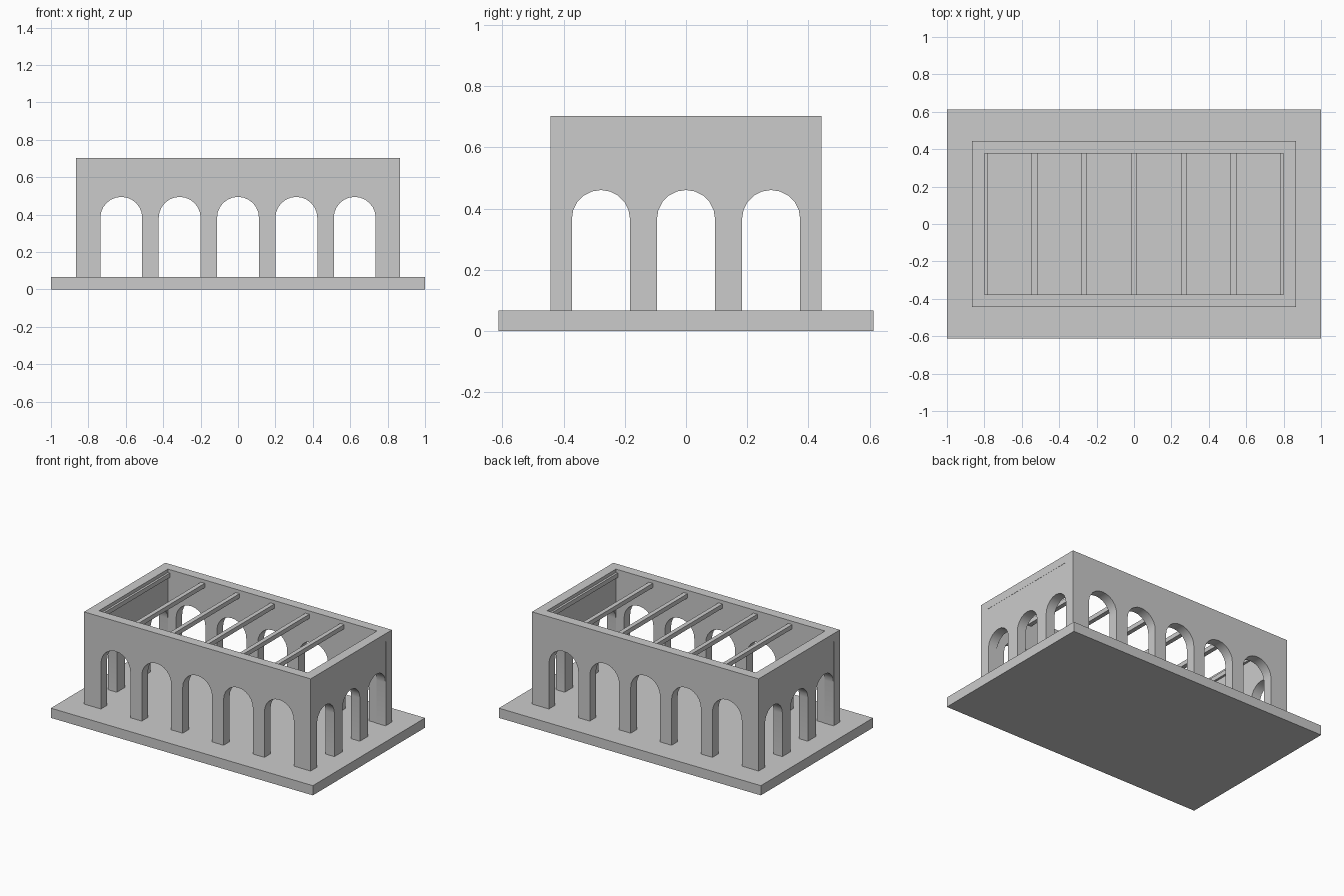
import bpy, bmesh, math
from mathutils import Matrix, Vector

if "Cube" in bpy.data.objects:
    bpy.data.objects.remove(bpy.data.objects["Cube"])


def finish(bm, name):
    bmesh.ops.recalc_face_normals(bm, faces=bm.faces)
    me = bpy.data.meshes.new(name)
    bm.to_mesh(me)
    bm.free()
    ob = bpy.data.objects.new(name, me)
    bpy.context.collection.objects.link(ob)
    bpy.context.view_layer.objects.active = ob
    bpy.ops.object.select_all(action='DESELECT')
    ob.select_set(True)
    bpy.ops.object.shade_smooth_by_angle(angle=math.radians(30))
    return ob


def box(name, x0, x1, y0, y1, z0, z1):
    bm = bmesh.new()
    size = Matrix.Diagonal((x1 - x0, y1 - y0, z1 - z0, 1))
    mid = Matrix.Translation(((x0 + x1) / 2, (y0 + y1) / 2, (z0 + z1) / 2))
    bmesh.ops.create_cube(bm, size=1, matrix=mid @ size)
    return finish(bm, name)


def arcade(name, half, centers, radius, spring, segs, thick, matrix):
    """Wall outline with round arches open at the floor, extruded to thickness."""
    pts = [(-half, BASE)]
    for c in centers:
        pts.append((c - radius, BASE))
        for i in range(segs + 1):
            a = math.pi * (1 - i / segs)
            pts.append((c + radius * math.cos(a), spring + radius * math.sin(a)))
        pts.append((c + radius, BASE))
    pts += [(half, BASE), (half, WALL), (-half, WALL)]
    bm = bmesh.new()
    face = bm.faces.new([bm.verts.new((u, 0, z)) for u, z in pts])
    new = bmesh.ops.extrude_face_region(bm, geom=[face])['geom']
    verts = [v for v in new if isinstance(v, bmesh.types.BMVert)]
    bmesh.ops.translate(bm, verts=verts, vec=Vector((0, thick, 0)))
    bmesh.ops.transform(bm, matrix=matrix, verts=bm.verts)
    return finish(bm, name)


BASE, WALL, TOP = 0.067, 0.647, 0.703
LX, LY, T = 0.865, 0.443, 0.067

# Floor slab
box("base_slab", -1, 1, -0.612, 0.612, 0, BASE)

for s, long_name, end_name in ((-1, "front", "left"), (1, "back", "right")):
    turn = Matrix.Rotation(0 if s < 0 else math.pi, 4, 'Z')
    # Long arcade walls with five arches
    arcade(long_name + "_wall", LX, [0.312 * i for i in range(-2, 3)], 0.112,
           0.383, 12, T, turn @ Matrix.Translation((0, -LY, 0)))
    # End arcade walls with three arches, tucked into the long walls
    side = Matrix.Rotation(-math.pi / 2, 4, 'Z')
    arcade(end_name + "_wall", 0.41, [-0.278, 0, 0.278], 0.095, 0.366, 10, T,
           turn @ Matrix.Translation((-LX + 0.001, 0, 0)) @ side
           )
    # Beams along the wall tops
    y0, y1 = sorted((s * LY, s * (LY - T)))
    box(long_name + "_beam", -LX, LX, y0, y1, WALL, TOP)
    x0, x1 = sorted((s * LX, s * (LX - T)))
    box(end_name + "_beam", x0, x1, -LY + T, LY - T, WALL, TOP)

# Open roof joists
for i in range(-3, 4):
    x = 0.266 * i
    box("roof_joist", x - 0.015, x + 0.015, -LY + T, LY - T, 0.65, 0.68)
